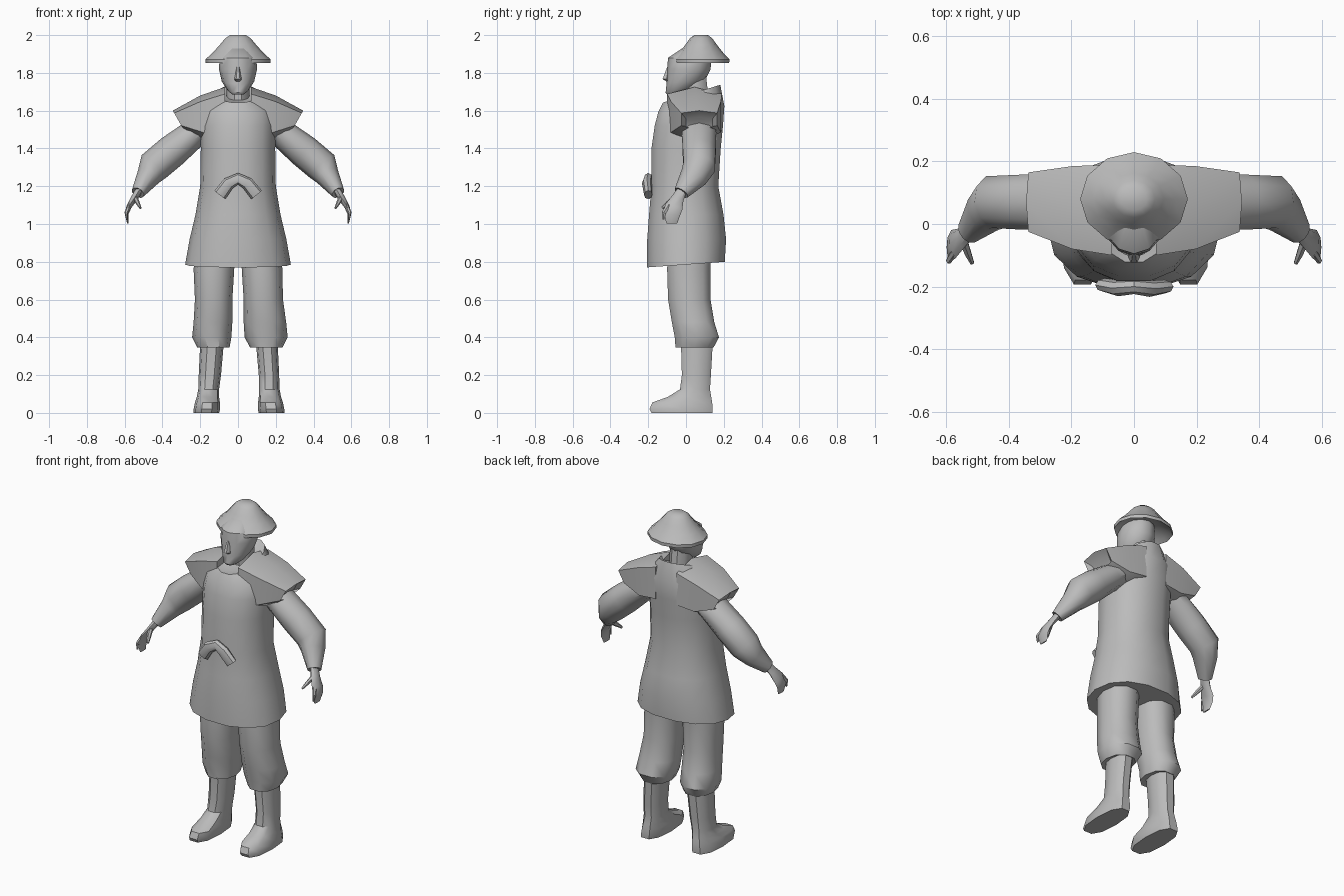
import bpy, bmesh, math
from mathutils import Vector

cloth = bpy.data.materials.new("plain grey")
cloth.diffuse_color = (0.5, 0.5, 0.5, 1)


def loft(name, rings, angle=40):
    """Skin a list of point rings and cap both ends."""
    bm = bmesh.new()
    loops = [[bm.verts.new(p) for p in r] for r in rings]
    n = len(loops[0])
    for a, b in zip(loops, loops[1:]):
        for i in range(n):
            j = (i + 1) % n
            bm.faces.new((a[i], a[j], b[j], b[i]))
    bm.faces.new(loops[0][::-1])
    bm.faces.new(loops[-1])
    bmesh.ops.recalc_face_normals(bm, faces=bm.faces[:])
    me = bpy.data.meshes.new(name)
    bm.to_mesh(me)
    bm.free()
    me.materials.append(cloth)
    ob = bpy.data.objects.new(name, me)
    bpy.context.collection.objects.link(ob)
    bpy.ops.object.select_all(action='DESELECT')
    ob.select_set(True)
    bpy.context.view_layer.objects.active = ob
    bpy.ops.object.shade_smooth_by_angle(angle=math.radians(angle))
    return ob


def flat_ring(z, x0, x1, y0, y1, n=12, tilt=0.0, sq=1.0):
    """Level oval between the given limits; tilt raises the back, sq < 1 squares it."""
    pts = []
    for i in range(n):
        a = math.tau * i / n
        c, s = math.cos(a), math.sin(a)
        c = math.copysign(abs(c) ** sq, c)
        s = math.copysign(abs(s) ** sq, s)
        pts.append(Vector(((x0 + x1) / 2 + c * (x1 - x0) / 2,
                           (y0 + y1) / 2 + s * (y1 - y0) / 2, z + tilt * s)))
    return pts


def tube(name, stops, n=8, angle=40):
    """Stops are (centre, radius across the path, radius along y)."""
    cs = [Vector(s[0]) for s in stops]
    rings = []
    for i, (c, r, ry) in enumerate(stops):
        d = (cs[min(i + 1, len(cs) - 1)] - cs[max(i - 1, 0)]).normalized()
        v = (Vector((0, 1, 0)) - d * d.y).normalized()
        u = v.cross(d)
        rings.append([cs[i] + u * r * math.cos(math.tau * k / n)
                      + v * ry * math.sin(math.tau * k / n) for k in range(n)])
    return loft(name, rings, angle)


def mirrored(ob):
    m = ob.modifiers.new("other side", 'MIRROR')
    m.use_mirror_merge = False
    return ob


# Tunic with flared skirt and sunken, tilted collar
tunic = [(0.785, 0.28, -0.21, 0.21, 0.015), (0.92, 0.256, -0.21, 0.217, 0),
         (1.05, 0.225, -0.20, 0.203, 0), (1.2, 0.2, -0.187, 0.175, 0),
         (1.4, 0.197, -0.187, 0.188, 0), (1.52, 0.2, -0.17, 0.2, 0),
         (1.61, 0.19, -0.15, 0.207, 0.015), (1.69, 0.11, -0.125, 0.185, 0.048),
         (1.67, 0.07, -0.07, 0.14, 0.03)]
loft("tunic", [flat_ring(z, -x, x, a, b, 14, t, 0.9) for z, x, a, b, t in tunic])

# Cap sleeves, six-sided, from collar to pointed shoulder edge
cap = []
for xt, xb, zt, zb, y0, y1 in [(0.07, 0.07, 1.725, 1.42, -0.10, 0.19),
                               (0.2, 0.18, 1.68, 1.42, -0.08, 0.185),
                               (0.345, 0.285, 1.60, 1.495, -0.025, 0.165),
                               (0.30, 0.265, 1.565, 1.50, 0.0, 0.14)]:
    ym = (y0 + y1) / 2
    top, low = (xt, zt), (xb, zb)
    pos = lambda f: (top[0] * (1 - f) + low[0] * f, top[1] * (1 - f) + low[1] * f)
    cap.append([(pos(f)[0], y, pos(f)[1]) for f, y in
                ((0, ym), (0.12, y1), (0.75, y1), (1, ym), (0.75, y0), (0.12, y0))])
mirrored(loft("cap_sleeve", cap, 35))

# Arm sleeves, fullest at the elbow, with a recessed cuff
mirrored(tube("arm_sleeve", [
    ((0.17, 0.07, 1.52), 0.07, 0.09), ((0.25, 0.07, 1.465), 0.078, 0.095),
    ((0.35, 0.07, 1.385), 0.088, 0.092), ((0.445, 0.07, 1.305), 0.088, 0.088),
    ((0.475, 0.04, 1.25), 0.064, 0.075), ((0.53, -0.025, 1.165), 0.036, 0.042),
    ((0.527, -0.02, 1.17), 0.022, 0.026)], 10))

# Hands: curved mitten of fingers plus thumb
mirrored(tube("hand", [
    ((0.523, -0.02, 1.18), 0.02, 0.026), ((0.55, -0.045, 1.135), 0.018, 0.034),
    ((0.578, -0.065, 1.09), 0.014, 0.048), ((0.59, -0.075, 1.05), 0.009, 0.044),
    ((0.583, -0.075, 1.003), 0.004, 0.028)], 8))
mirrored(tube("thumb", [
    ((0.545, -0.055, 1.14), 0.014, 0.016), ((0.53, -0.095, 1.11), 0.011, 0.013),
    ((0.517, -0.125, 1.085), 0.006, 0.008)], 6))
mirrored(tube("finger", [
    ((0.575, -0.09, 1.1), 0.011, 0.015), ((0.592, -0.117, 1.06), 0.009, 0.012),
    ((0.588, -0.12, 1.025), 0.004, 0.006)], 6))

# Baggy trousers and boots, right leg slightly further out
for side, dx, word in ((1, 0.02, "right"), (-1, 0.0, "left")):
    def leg(rows, n, sq):
        return [flat_ring(z, *sorted((side * a, side * b)), y0, y1, n, 0, sq)
                for z, a, b, y0, y1 in rows]
    loft(word + "_trouser", leg([
        (0.9, 0.015, 0.225, -0.10, 0.14), (0.76, 0.02, 0.235, -0.105, 0.135),
        (0.6, 0.03, 0.228 + dx / 2, -0.1, 0.135), (0.48, 0.03, 0.235 + dx, -0.08, 0.155),
        (0.4, 0.035, 0.243 + dx, -0.065, 0.18), (0.345, 0.045 + dx, 0.215 + dx, -0.06, 0.15),
        (0.35, 0.08 + dx, 0.2 + dx, -0.03, 0.13)], 10, 0.9))
    s = dx / 2
    loft(word + "_boot", leg([
        (0.37, 0.075 + dx, 0.2 + s, -0.03, 0.145), (0.2, 0.09 + dx, 0.208 + s, -0.025, 0.135),
        (0.125, 0.1 + s, 0.21 + s, -0.035, 0.13), (0.085, 0.1 + s, 0.218 + s, -0.1, 0.138),
        (0.055, 0.096 + s, 0.228 + s, -0.185, 0.145), (0.02, 0.095 + s, 0.235 + s, -0.2, 0.148),
        (0.0, 0.1 + s, 0.235 + s, -0.19, 0.146)], 10, 0.8))

# Head, nose and neck
loft("head", [flat_ring(z, -x, x, a, b, 12, t) for z, x, a, b, t in [
    (1.685, 0.03, -0.1, -0.01, 0), (1.71, 0.058, -0.108, 0.05, 0.015),
    (1.755, 0.086, -0.103, 0.105, 0.012), (1.82, 0.101, -0.1, 0.13, 0),
    (1.88, 0.097, -0.095, 0.135, 0), (1.93, 0.06, -0.02, 0.12, 0)]])
loft("nose", [flat_ring(z, -x, x, a, -0.08, 6) for z, x, a in [
    (1.755, 0.014, -0.105), (1.767, 0.02, -0.127), (1.785, 0.015, -0.12),
    (1.83, 0.01, -0.102)]])
loft("neck", [flat_ring(z, -0.06, 0.06, a, b, 10) for z, a, b in [
    (1.6, -0.02, 0.13), (1.78, -0.02, 0.11)]])

# Wide hat with rounded crown and hollow underside
hat = [(1.9, 0.09), (1.868, 0.15), (1.853, 0.171), (1.872, 0.172), (1.91, 0.131),
       (1.95, 0.095), (1.983, 0.068), (2.0, 0.042)]
loft("hat", [flat_ring(z, -r, r, 0.08 - r * 0.87, 0.08 + r * 0.87, 12)
             for z, r in hat])

# Belt knot with two drooping ends
tube("belt_knot", [
    ((-0.095, -0.195, 1.155), 0.036, 0.022), ((-0.05, -0.205, 1.215), 0.034, 0.026),
    ((0, -0.2, 1.24), 0.03, 0.024), ((0.05, -0.207, 1.215), 0.034, 0.026),
    ((0.098, -0.2, 1.155), 0.036, 0.022)], 8)
